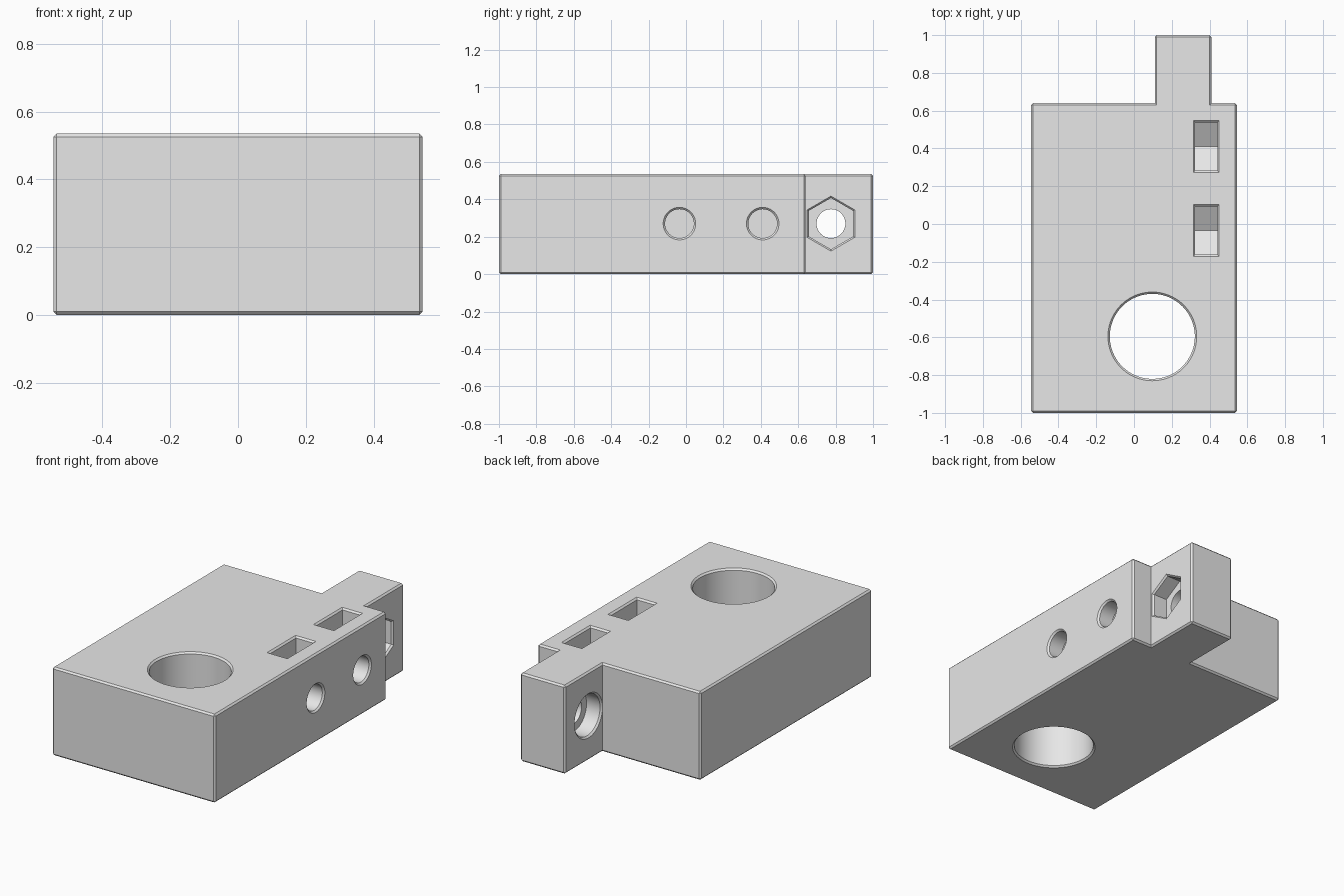
import bpy, bmesh
from math import cos, sin, pi

cube = bpy.data.objects.get("Cube")
if cube:
    bpy.data.objects.remove(cube, do_unlink=True)

HEIGHT = 0.535
MID = 0.27      # height of every sideways hole
CH = 0.01       # chamfer size
EPS = 0.002     # overshoot of cutters past a face

grey = bpy.data.materials.new("light grey")
grey.use_nodes = True
grey.diffuse_color = (0.8, 0.8, 0.8, 1)
grey.node_tree.nodes["Principled BSDF"].inputs["Base Color"].default_value = (0.8, 0.8, 0.8, 1)


def loft(name, rings):
    """Closed solid through rings of equal point counts."""
    bm = bmesh.new()
    loops = [[bm.verts.new(p) for p in ring] for ring in rings]
    for a, b in zip(loops, loops[1:]):
        for i in range(len(a)):
            j = (i + 1) % len(a)
            bm.faces.new((a[i], a[j], b[j], b[i]))
    bm.faces.new(loops[0])
    bm.faces.new(loops[-1])
    bmesh.ops.recalc_face_normals(bm, faces=bm.faces)
    mesh = bpy.data.meshes.new(name)
    bm.to_mesh(mesh)
    bm.free()
    mesh.materials.append(grey)
    obj = bpy.data.objects.new(name, mesh)
    bpy.context.collection.objects.link(obj)
    return obj


def bore(name, axis, centre, sections, sides=64):
    """Round or polygonal bore along an axis; sections are (position, radius)."""
    rings = []
    for pos, r in sections:
        ring = []
        for i in range(sides):
            t = 2 * pi * i / sides + pi / 2
            u, v = centre[0] + r * cos(t), centre[1] + r * sin(t)
            ring.append((pos, u, v) if axis == "x" else (u, v, pos))
        rings.append(ring)
    return loft(name, rings)


def flared(face, end, r):
    """Sections of a bore with a chamfered mouth on the given face."""
    s = 1 if face > end else -1
    return [(end, r), (face - s * CH, r), (face + s * EPS, r + CH + EPS)]


def rectangle(cx, cy, hx, hy, z):
    return [(cx - hx, cy - hy, z), (cx + hx, cy - hy, z),
            (cx + hx, cy + hy, z), (cx - hx, cy + hy, z)]


# Block with rear tab
outline = [(-0.545, -1), (0.545, -1), (0.545, 0.64), (0.41, 0.64),
           (0.41, 1), (0.11, 1), (0.11, 0.64), (-0.545, 0.64)]
block = loft("mounting_block", [[(x, y, z) for x, y in outline] for z in (0, HEIGHT)])

# Chamfer every outer edge, leaving the two inside corners sharp
bm = bmesh.new()
bm.from_mesh(block.data)
convex = [e for e in bm.edges if e.is_convex]
bmesh.ops.bevel(bm, geom=convex, offset=CH, segments=1, affect="EDGES")
bm.to_mesh(block.data)
bm.free()

cutters = []

# Large vertical bore
big = 0.225
cutters.append(bore("main_bore", "z", (0.097, -0.595),
                    [(-EPS, big + CH + EPS), (CH, big), (HEIGHT - CH, big),
                     (HEIGHT + EPS, big + CH + EPS)], 96))

# Two screw holes, each with a nut slot open at the top
for y in (-0.035, 0.41):
    cutters.append(bore("screw_hole", "x", (y, MID), flared(0.545, 0.05, 0.077)))
    w, r = 0.127, 0.147
    profile = [(-w, HEIGHT + 0.1), (-w, MID - r / 2), (0, MID - r),
               (w, MID - r / 2), (w, HEIGHT + 0.1)]
    cutters.append(loft("nut_slot", [[(x, y + a, z) for a, z in profile]
                                     for x in (0.324, 0.441)]))
    cutters.append(loft("nut_slot_chamfer", [
        rectangle(0.3825, y, 0.0585 - EPS, w - EPS, HEIGHT - CH - EPS),
        rectangle(0.3825, y, 0.0585 + CH + EPS, w + CH + EPS, HEIGHT + EPS)]))

# Tab: through hole, hexagonal nut pocket and round head recess
tab = (0.775, MID)
cutters.append(bore("tab_hole", "x", tab, [(0, 0.077), (0.5, 0.077)]))
cutters.append(bore("tab_nut_pocket", "x", tab, flared(0.41, 0.31, 0.137), 6))
cutters.append(bore("tab_head_recess", "x", tab, flared(0.11, 0.21, 0.124)))

# Cut everything, then drop the cutters
bpy.context.view_layer.objects.active = block
for cutter in cutters:
    mod = block.modifiers.new(cutter.name, "BOOLEAN")
    mod.operation = "DIFFERENCE"
    mod.solver = "EXACT"
    mod.object = cutter
    bpy.ops.object.modifier_apply(modifier=mod.name)
    bpy.data.objects.remove(cutter, do_unlink=True)

# Smooth bore walls, crisp chamfers
for obj in bpy.context.selected_objects:
    obj.select_set(False)
block.select_set(True)
bpy.ops.object.shade_smooth_by_angle(angle=pi / 9)
